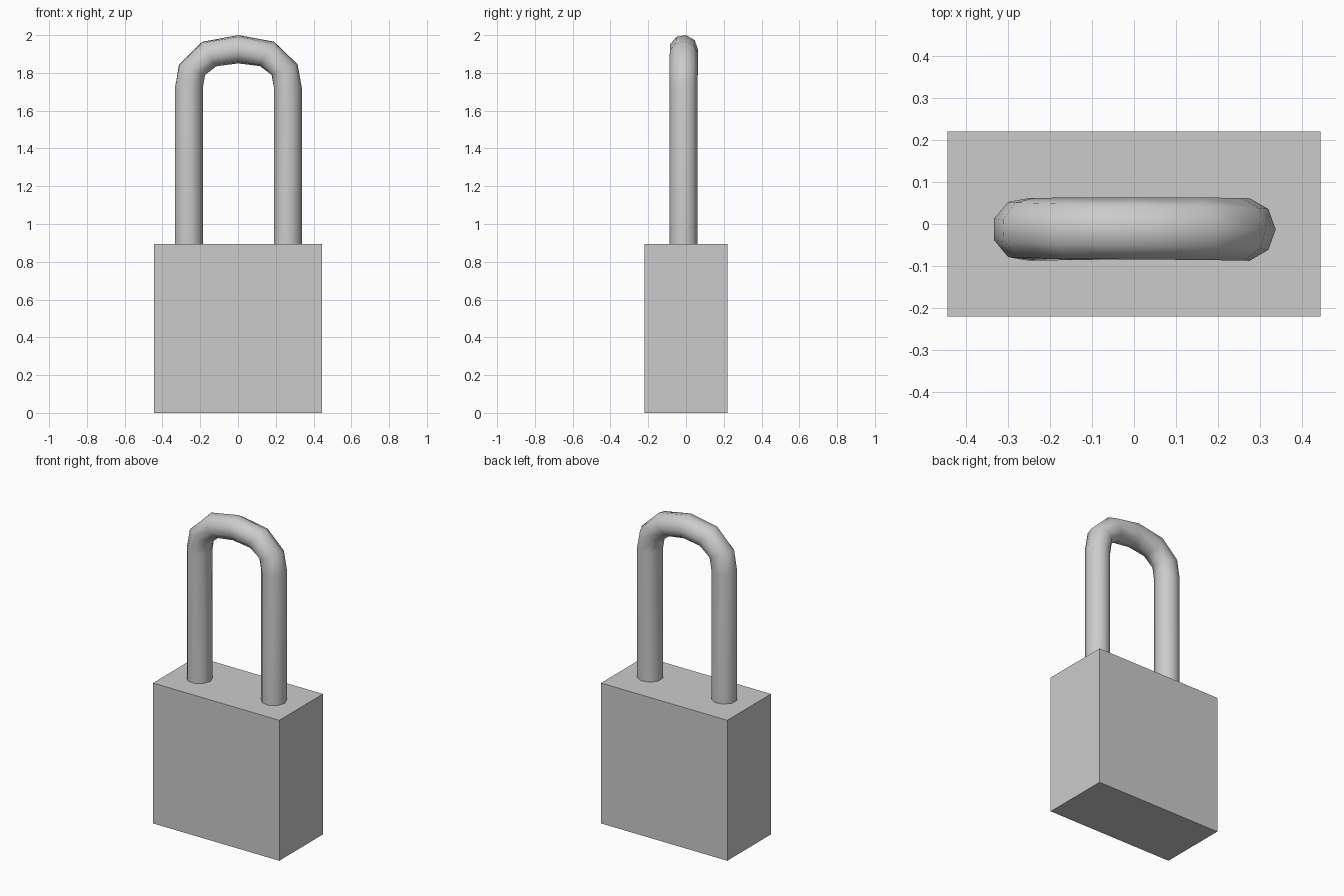
import bpy, bmesh
from math import radians, sin, cos, pi
from mathutils import Vector

if "Cube" in bpy.data.objects:
    bpy.data.objects.remove(bpy.data.objects["Cube"])


def finish(bm, name):
    bmesh.ops.recalc_face_normals(bm, faces=bm.faces)
    mesh = bpy.data.meshes.new(name)
    bm.to_mesh(mesh)
    bm.free()
    obj = bpy.data.objects.new(name, mesh)
    bpy.context.collection.objects.link(obj)
    return obj


# Lock body: plain sharp-edged block
bm = bmesh.new()
bmesh.ops.create_cube(bm, size=1)
bmesh.ops.scale(bm, vec=(0.89, 0.44, 0.895), verts=bm.verts)
bmesh.ops.translate(bm, vec=(0, 0, 0.4475), verts=bm.verts)
finish(bm, "lock_body")

# Shackle: nine-sided tube swept over the arch, twisting half a side end to end
SIDES, RADIUS, Y = 9, 0.076, -0.013
half = [(0.262, 0.88, 0), (0.262, 1.72, 0), (0.245, 1.817, 22), (0.153, 1.90, 60)]
path = half + [(0, 1.925, 90)] + [(-x, z, 180 - a) for x, z, a in reversed(half)]

bm = bmesh.new()
rings = []
for x, z, a in path:
    out = Vector((cos(radians(a)), 0, sin(radians(a))))
    twist = radians(20) * a / 180
    ring = []
    for i in range(SIDES):
        t = 2 * pi * i / SIDES + twist
        ring.append(bm.verts.new(Vector((x, Y, z)) + RADIUS * (cos(t) * out + Vector((0, sin(t), 0)))))
    rings.append(ring)
for r, s in zip(rings, rings[1:]):
    for i in range(SIDES):
        j = (i + 1) % SIDES
        bm.faces.new((r[i], r[j], s[j], s[i])).smooth = True
# Caps hidden inside the body
bm.faces.new(rings[0])
bm.faces.new(rings[-1])
finish(bm, "shackle")
